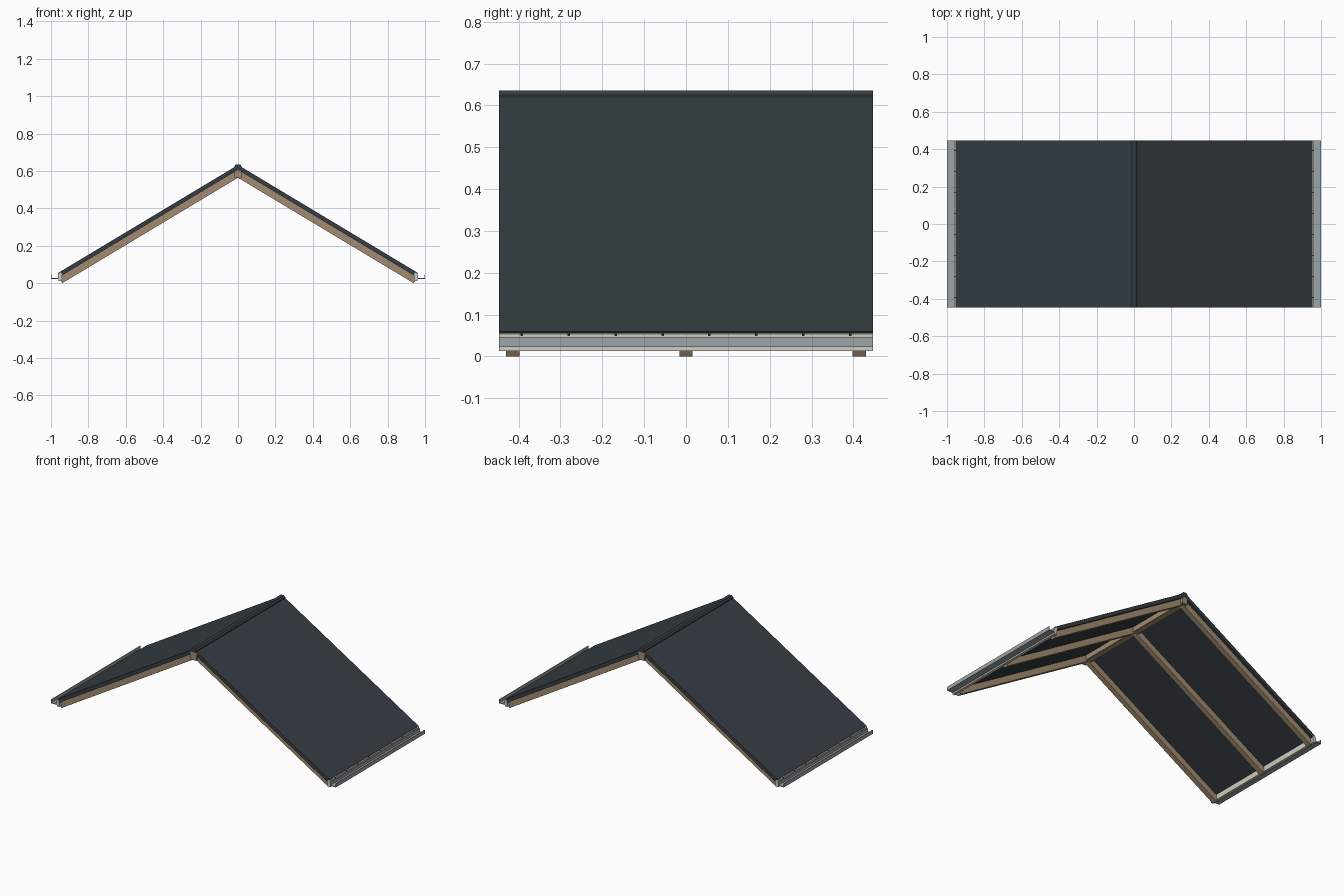
import bpy

if "Cube" in bpy.data.objects:
    bpy.data.objects.remove(bpy.data.objects["Cube"])

HALF = 0.447   # half depth of the roof
S = 0.6        # slope of the roof


def material(name, rgb):
    m = bpy.data.materials.new(name)
    m.diffuse_color = (*rgb, 1)
    m.use_nodes = True
    m.node_tree.nodes["Principled BSDF"].inputs["Base Color"].default_value = m.diffuse_color
    return m


SLATE = material("dark_sheet", (0.035, 0.047, 0.056))
WOOD = material("timber", (0.36, 0.26, 0.16))
CREAM = material("cream_board", (0.62, 0.61, 0.52))
STEEL = material("gutter_grey", (0.34, 0.38, 0.39))


def extrude(name, profile, y0, y1, mat, side=1):
    """Extrude an x-z profile along y; side=-1 mirrors it in x."""
    n = len(profile)
    verts = [(x * side, y, z) for y in (y0, y1) for x, z in profile]
    faces = [list(range(n)), list(range(2 * n - 1, n - 1, -1))]
    faces += [[i, i + n, (i + 1) % n + n, (i + 1) % n] for i in range(n)]
    if side < 0:
        faces = [f[::-1] for f in faces]
    mesh = bpy.data.meshes.new(name)
    mesh.from_pydata(verts, [], faces)
    ob = bpy.data.objects.new(name, mesh)
    bpy.context.collection.objects.link(ob)
    mesh.materials.append(mat)
    return ob


def slab(x0, x1, low, high):
    """Sloping strip with square-cut lower end; low/high are heights at x=0."""
    t = (high - low) / (1 + S * S)   # shift of the square-cut bottom corner
    xb = x1 - t * S
    return [(x0, low - S * x0), (xb, low - S * xb),
            (x1, high - S * x1), (x0, high - S * x0)]


for side, tag in ((1, "right"), (-1, "left")):
    # rafters
    for i, y in enumerate((-0.414, 0, 0.414)):
        extrude(f"rafter_{tag}_{i + 1}", slab(0, 0.958, 0.564, 0.606),
                y - 0.016, y + 0.016, WOOD, side)
    # underlay deck and thin roof sheet
    extrude(f"roof_deck_{tag}", slab(0, 0.947, 0.606, 0.6255), -HALF, HALF, SLATE, side)
    extrude(f"roof_sheet_{tag}", slab(0, 0.955, 0.6255, 0.632), -HALF, HALF, SLATE, side)
    # seam ends peeking out under the sheet
    for i in range(8):
        y = (i - 3.5) * 0.112
        extrude(f"roof_seam_{tag}_{i + 1}", slab(0.9, 0.962, 0.624, 0.631),
                y - 0.003, y + 0.003, SLATE, side)
    # eave board
    extrude(f"fascia_{tag}", [(0.942, 0.013), (0.959, 0.013), (0.959, 0.054), (0.942, 0.058)],
            -HALF, HALF, CREAM, side)
    # open gutter channel
    extrude(f"gutter_{tag}",
            [(0.959, 0.022), (1.0, 0.022), (1.0, 0.046), (0.996, 0.046),
             (0.996, 0.027), (0.963, 0.027), (0.963, 0.046), (0.959, 0.046)],
            -HALF, HALF, STEEL, side)

# ridge beam and chamfered ridge cap
extrude("ridge_beam", [(-0.02, 0.563), (0.02, 0.563), (0.02, 0.612), (-0.02, 0.612)],
        -HALF, HALF, WOOD)
extrude("ridge_cap", [(-0.02, 0.612), (0.02, 0.612), (0.02, 0.625), (0.011, 0.635),
                      (-0.011, 0.635), (-0.02, 0.625)], -HALF, HALF, SLATE)
